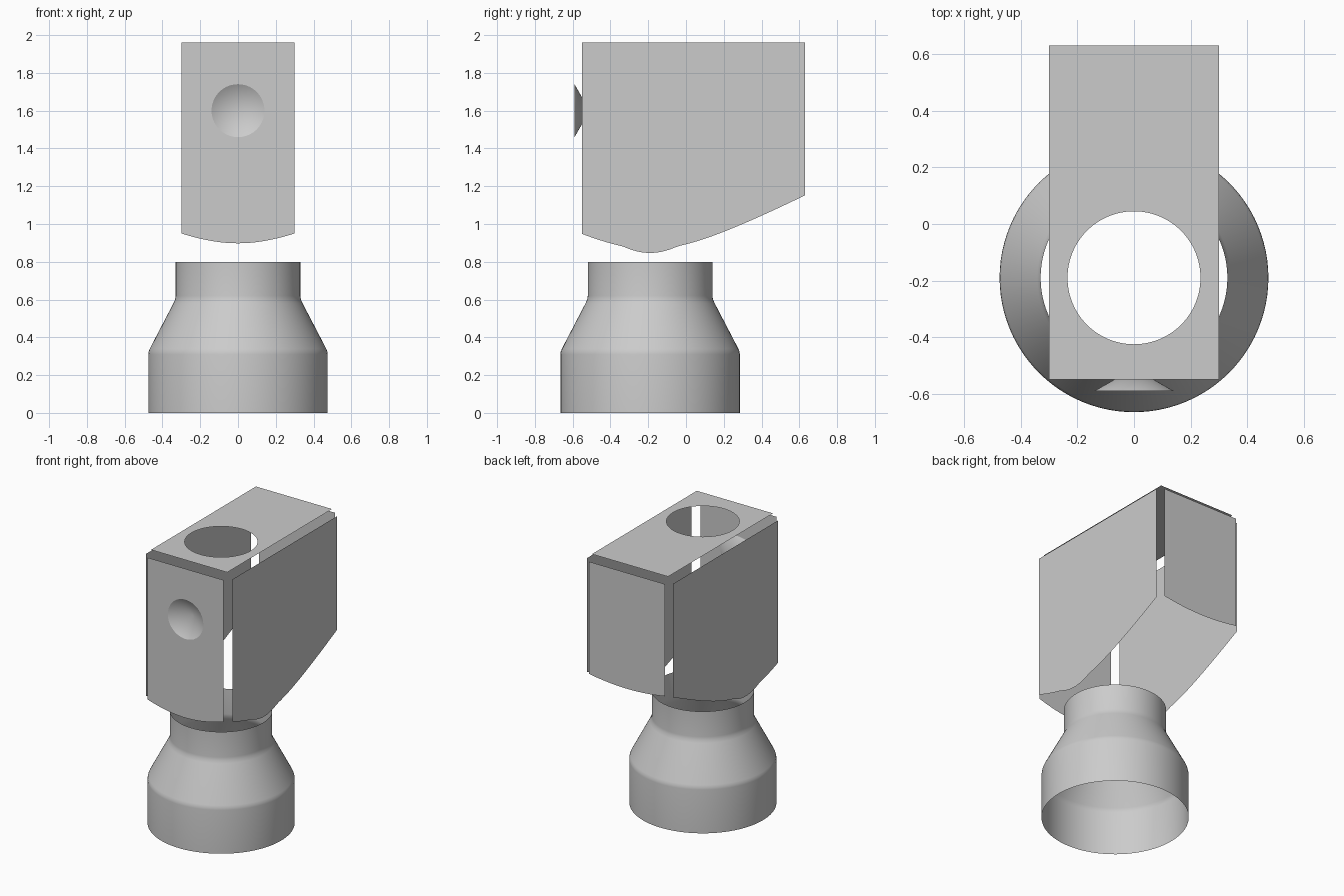
import bpy, bmesh, math
from mathutils import Vector

if "Cube" in bpy.data.objects:
    bpy.data.objects.remove(bpy.data.objects["Cube"], do_unlink=True)

grey = bpy.data.materials.new("plain_grey")
grey.use_nodes = True
colour = (0.6, 0.6, 0.6, 1)
grey.diffuse_color = colour
grey.node_tree.nodes["Principled BSDF"].inputs["Base Color"].default_value = colour

AXIS_Y = -0.19            # centre line of the neck and the top opening
HALF_W = 0.30             # half width of the box
FRONT, BACK = -0.55, 0.63
GAP = 0.04                # every panel stands this far off the box
TOP = 1.96
SEG = 96


def finish(name, bm, smooth=False):
    mesh = bpy.data.meshes.new(name)
    bm.to_mesh(mesh)
    bm.free()
    mesh.materials.append(grey)
    obj = bpy.data.objects.new(name, mesh)
    bpy.context.scene.collection.objects.link(obj)
    if smooth:
        bpy.ops.object.select_all(action='DESELECT')
        obj.select_set(True)
        bpy.context.view_layer.objects.active = obj
        bpy.ops.object.shade_smooth_by_angle(angle=math.radians(40))
    return obj


def sheet(name, loops, normal):
    """Flat sheet from an outline and optional hole loops."""
    bm = bmesh.new()
    edges = []
    for loop in loops:
        vs = [bm.verts.new(p) for p in loop]
        edges += [bm.edges.new((v, vs[i - 1])) for i, v in enumerate(vs)]
    normal = Vector(normal)
    bmesh.ops.triangle_fill(bm, edges=edges, use_beauty=True, normal=normal)
    bm.normal_update()
    for f in bm.faces:
        if f.normal.dot(normal) < 0:
            f.normal_flip()
    bmesh.ops.dissolve_limit(bm, angle_limit=0.01, verts=[], edges=bm.edges[:])
    return finish(name, bm)


def circle(radius):
    return [(radius * math.cos(2 * math.pi * i / SEG),
             radius * math.sin(2 * math.pi * i / SEG)) for i in range(SEG)]


def hem(x, y):
    """Lower edge height: a cone around the neck axis, dipping near it."""
    r = math.hypot(x, y - AXIS_Y)
    dip = min(1, max(0, (0.37 - r) / 0.03))
    return 0.95 + 0.52 * (r - 0.5) - 0.02 * dip


def panel_outline(start, end, steps=48):
    """Straight top, hem-shaped bottom, between two plan points."""
    a, b = Vector(start), Vector(end)
    bottom = [a.lerp(b, i / steps) for i in range(steps + 1)]
    return ([(p.x, p.y, hem(p.x, p.y)) for p in bottom]
            + [(b.x, b.y, TOP), (a.x, a.y, TOP)])


# Open neck: revolved tube with softened shoulders
profile = [(0.475, 0), (0.475, 0.31), (0.473, 0.325), (0.467, 0.34),
           (0.342, 0.58), (0.333, 0.6), (0.33, 0.62), (0.33, 0.8)]
bm = bmesh.new()
rings = [[bm.verts.new((x, y + AXIS_Y, z)) for x, y in circle(r)] for r, z in profile]
for low, high in zip(rings, rings[1:]):
    for i in range(SEG):
        j = (i + 1) % SEG
        bm.faces.new((low[i], low[j], high[j], high[i]))
finish("neck_tube", bm, smooth=True)

# Top plate with round opening
plate = [(-HALF_W, FRONT), (HALF_W, FRONT), (HALF_W, BACK), (-HALF_W, BACK)]
sheet("top_plate",
      [[(x, y, TOP + GAP) for x, y in plate],
       [(x, y + AXIS_Y, TOP + GAP) for x, y in circle(0.235)]], (0, 0, 1))

# Side panels
for side, name in ((1, "left_panel"), (-1, "right_panel")):
    x = side * (HALF_W + GAP)
    sheet(name, [panel_outline((x, FRONT), (x, BACK))], (side, 0, 0))

# Back panel, and front panel pierced for the dimple
DIMPLE_Z, DIMPLE_R = 1.6, 0.14
yf, yb = FRONT - GAP, BACK + GAP - 0.005
rim = [(x, yf, z + DIMPLE_Z) for x, z in circle(DIMPLE_R)]
sheet("back_panel", [panel_outline((-HALF_W, yb), (HALF_W, yb))], (0, 1, 0))
sheet("front_panel", [panel_outline((-HALF_W, yf), (HALF_W, yf)), rim], (0, -1, 0))

# Conical dimple sinking into the front panel
bm = bmesh.new()
tip = bm.verts.new((0, yf + 0.08, DIMPLE_Z))
vs = [bm.verts.new(p) for p in rim]
for i in range(SEG):
    bm.faces.new((vs[i], vs[(i + 1) % SEG], tip))
finish("front_dimple", bm, smooth=True)
